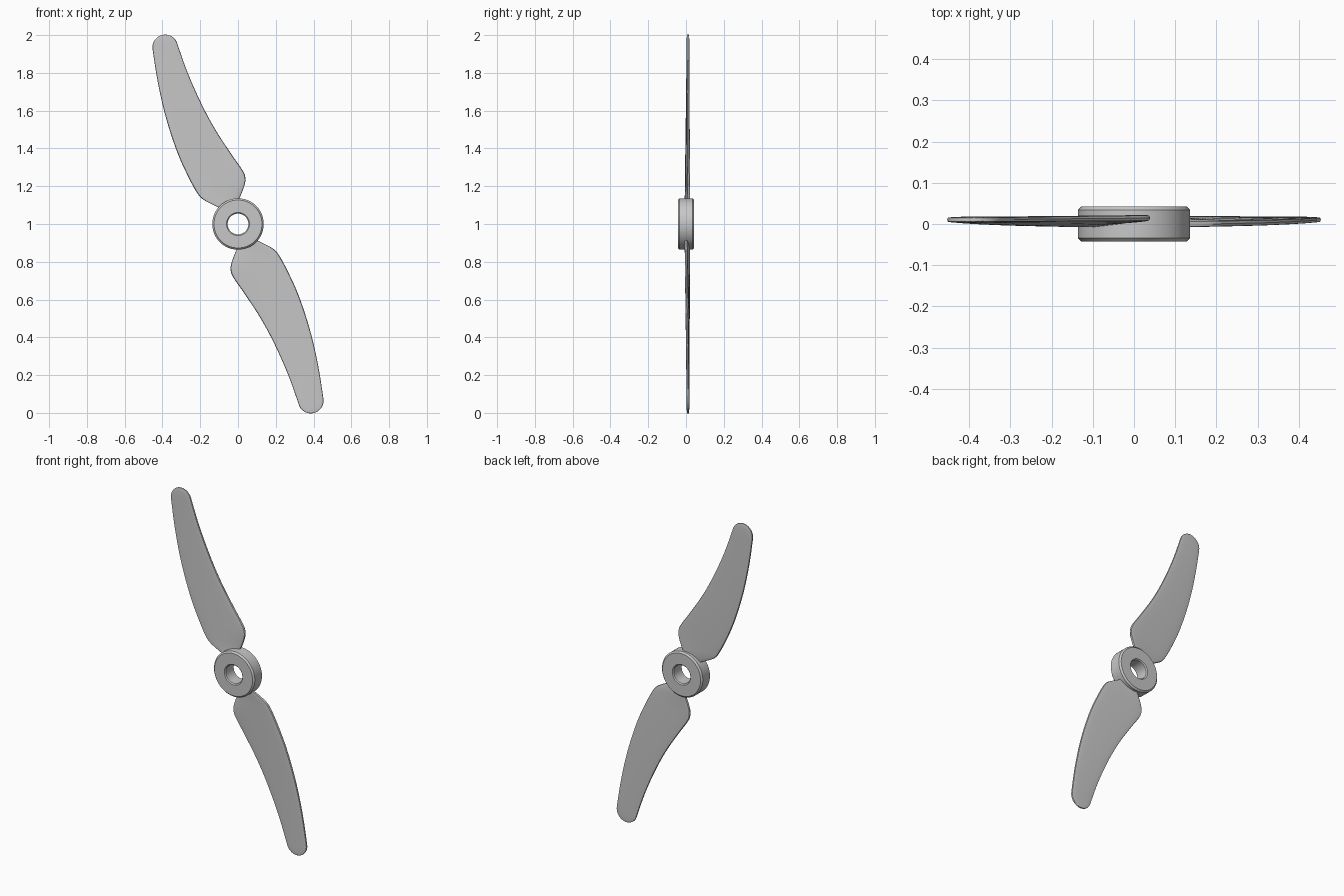
import bpy, bmesh, math
from mathutils import Vector, Matrix

if "Cube" in bpy.data.objects:
    bpy.data.objects.remove(bpy.data.objects["Cube"], do_unlink=True)

grey = bpy.data.materials.new("light grey")
grey.use_nodes = True
colour = (0.57, 0.57, 0.57, 1)
grey.diffuse_color = colour
grey.node_tree.nodes["Principled BSDF"].inputs["Base Color"].default_value = colour
CENTRE = Vector((0, 0, 1))


def skin(name, rings, wrap, angle):
    """Join closed rings of points, wrapped into a loop or capped at the ends."""
    bm = bmesh.new()
    loops = [[bm.verts.new(p) for p in ring] for ring in rings]
    pairs = list(zip(loops, loops[1:]))
    if wrap:
        pairs.append((loops[-1], loops[0]))
    else:
        bm.faces.new(loops[0])
        bm.faces.new(loops[-1])
    for a, b in pairs:
        n = len(a)
        for i in range(n):
            j = (i + 1) % n
            bm.faces.new((a[i], a[j], b[j], b[i]))
    bmesh.ops.recalc_face_normals(bm, faces=bm.faces)
    mesh = bpy.data.meshes.new(name)
    bm.to_mesh(mesh)
    bm.free()
    mesh.materials.append(grey)
    obj = bpy.data.objects.new(name, mesh)
    bpy.context.collection.objects.link(obj)
    bpy.ops.object.select_all(action='DESELECT')
    obj.select_set(True)
    bpy.context.view_layer.objects.active = obj
    bpy.ops.object.shade_smooth_by_angle(angle=math.radians(angle))
    return obj


# Hub: chamfered ring turned around the y axis
R, r, H, c = 0.136, 0.055, 0.043, 0.009
profile = [(R - c, -H), (R, c - H), (R, H - c), (R - c, H),
           (r + 0.006, H), (r, H - 0.006), (r, 0.006 - H), (r + 0.006, -H)]
SEG = 64
turns = [2 * math.pi * i / SEG for i in range(SEG)]
skin("hub", [[CENTRE + Vector((q * math.cos(t), y, q * math.sin(t))) for t in turns]
             for q, y in profile], True, 30)

# Blade stations from root to tip: left x, left z, right x, right z
stations = [(-.075, 1.065, -.015, 1.10), (-.10, 1.085, .004, 1.13),
            (-.165, 1.118, .024, 1.175), (-.20, 1.143, .038, 1.22),
            (-.225, 1.178, .036, 1.26), (-.26, 1.243, .014, 1.30),
            (-.312, 1.355, -.035, 1.37), (-.36, 1.49, -.12, 1.50),
            (-.399, 1.63, -.195, 1.64), (-.43, 1.78, -.266, 1.80),
            (-.452, 1.923, -.319, 1.947)]
stations = [Vector(s) for s in stations]


def smooth_path(points, steps):
    """Catmull-Rom curve through the points."""
    ext = [2 * points[0] - points[1]] + points + [2 * points[-1] - points[-2]]
    out = []
    for a, b, d, e in zip(ext, ext[1:], ext[2:], ext[3:]):
        for k in range(steps):
            t = k / steps
            out.append(0.5 * (2 * b + (d - a) * t + (2 * a - 5 * b + 4 * d - e) * t * t
                              + (3 * b - a - 3 * d + e) * t ** 3))
    return out + [points[-1]]


def section(left, right, half_thick):
    """Blunt-edged blade section between two edge points."""
    n = 28
    ring = []
    for i in range(n):
        t = 2 * math.pi * i / n
        s = math.sin(t)
        p = left.lerp(right, (1 - math.cos(t)) / 2)
        p.y += half_thick * math.copysign(abs(s) ** 0.3, s)
        ring.append(p)
    return ring


rings = []
for lx, lz, rx, rz in smooth_path(stations, 5):
    f = min(1, max(0, ((lz + rz) / 2 - 1.15) / 0.8))
    left = Vector((lx, 0.0105 * f, lz))
    right = Vector((rx, 0.015 - 0.0045 * f, rz))
    rings.append(section(left, right, 0.01 - 0.0025 * f))

# Rounded blade tip
middle, half = (left + right) / 2, (right - left) / 2
outward = Vector((-half.z, 0, half.x))
for deg in (12, 24, 36, 48, 60, 70, 78, 84, 88):
    a = math.radians(deg)
    m = middle + outward * math.sin(a)
    w = half * math.cos(a)
    rings.append(section(m - w, m + w, 0.0075 * math.cos(a) ** 0.3))

# Two blades, the second turned half way around the hub
upper = skin("upper_blade", rings, False, 40)
lower = upper.copy()
lower.data = upper.data.copy()
lower.name = "lower_blade"
bpy.context.collection.objects.link(lower)
lower.data.transform(Matrix.Translation(CENTRE) @ Matrix.Rotation(math.pi, 4, 'Y')
                     @ Matrix.Translation(-CENTRE))
